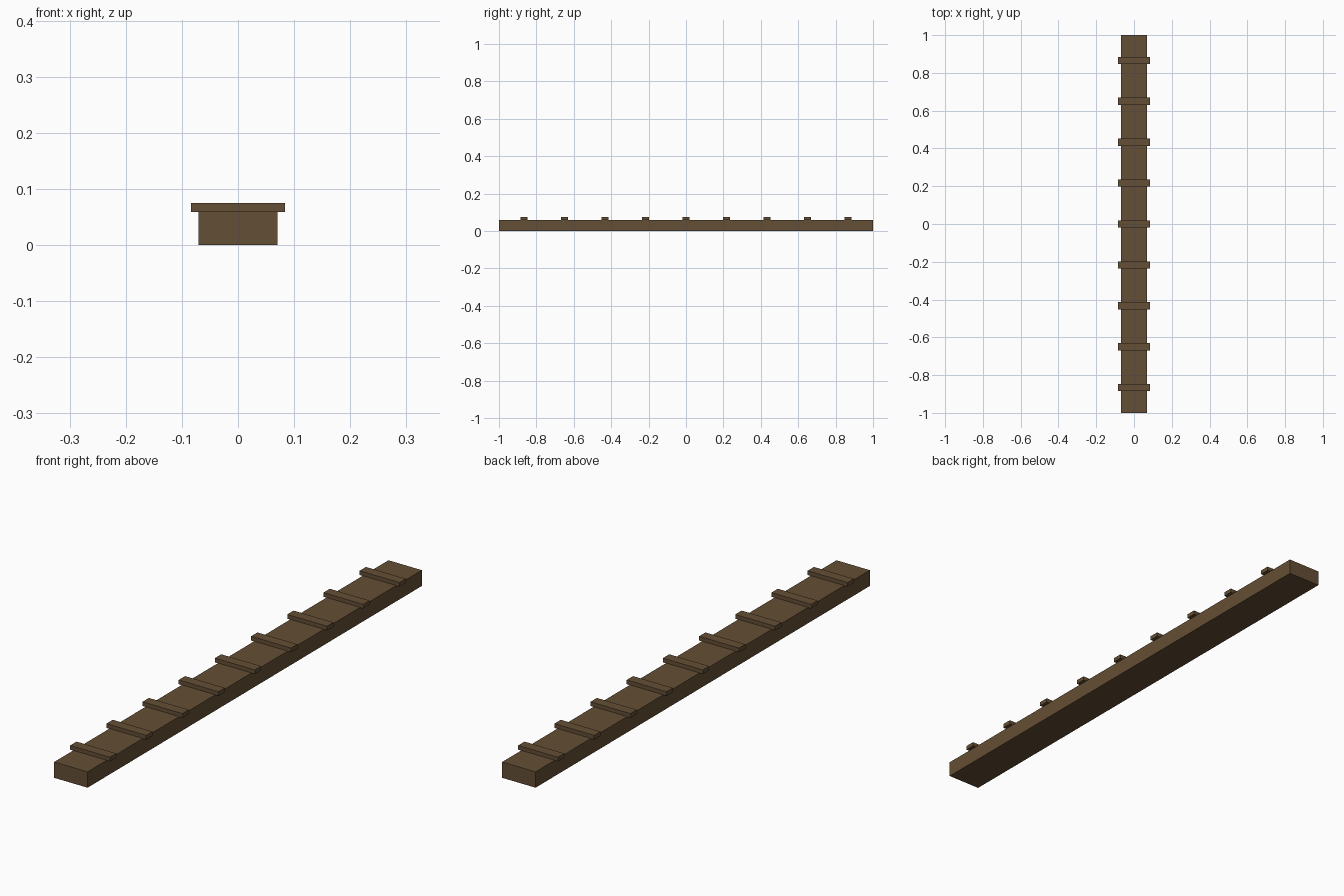
import bpy

cube = bpy.data.objects.get("Cube")
if cube:
    bpy.data.objects.remove(cube, do_unlink=True)

# Single weathered wood colour
wood = bpy.data.materials.new("brown_wood")
wood.use_nodes = True
colour = (0.127, 0.077, 0.035, 1.0)
wood.diffuse_color = colour
wood.node_tree.nodes["Principled BSDF"].inputs["Base Color"].default_value = colour


def box(name, size, centre):
    bpy.ops.mesh.primitive_cube_add(size=1, location=centre)
    obj = bpy.context.object
    obj.name = name
    obj.scale = size
    bpy.ops.object.transform_apply(location=False, rotation=False, scale=True)
    obj.data.materials.append(wood)
    return obj


# Long plank
PLANK_HEIGHT = 0.06
box("plank", (0.14, 2.0, PLANK_HEIGHT), (0, 0, PLANK_HEIGHT / 2))

# Evenly spaced cross cleats, overhanging the plank slightly on both sides
COUNT, SPACING = 9, 0.2165
for i in range(COUNT):
    y = (i - (COUNT - 1) / 2) * SPACING
    box(f"cleat_{i + 1}", (0.167, 0.038, 0.016), (0, y, 0.067))
